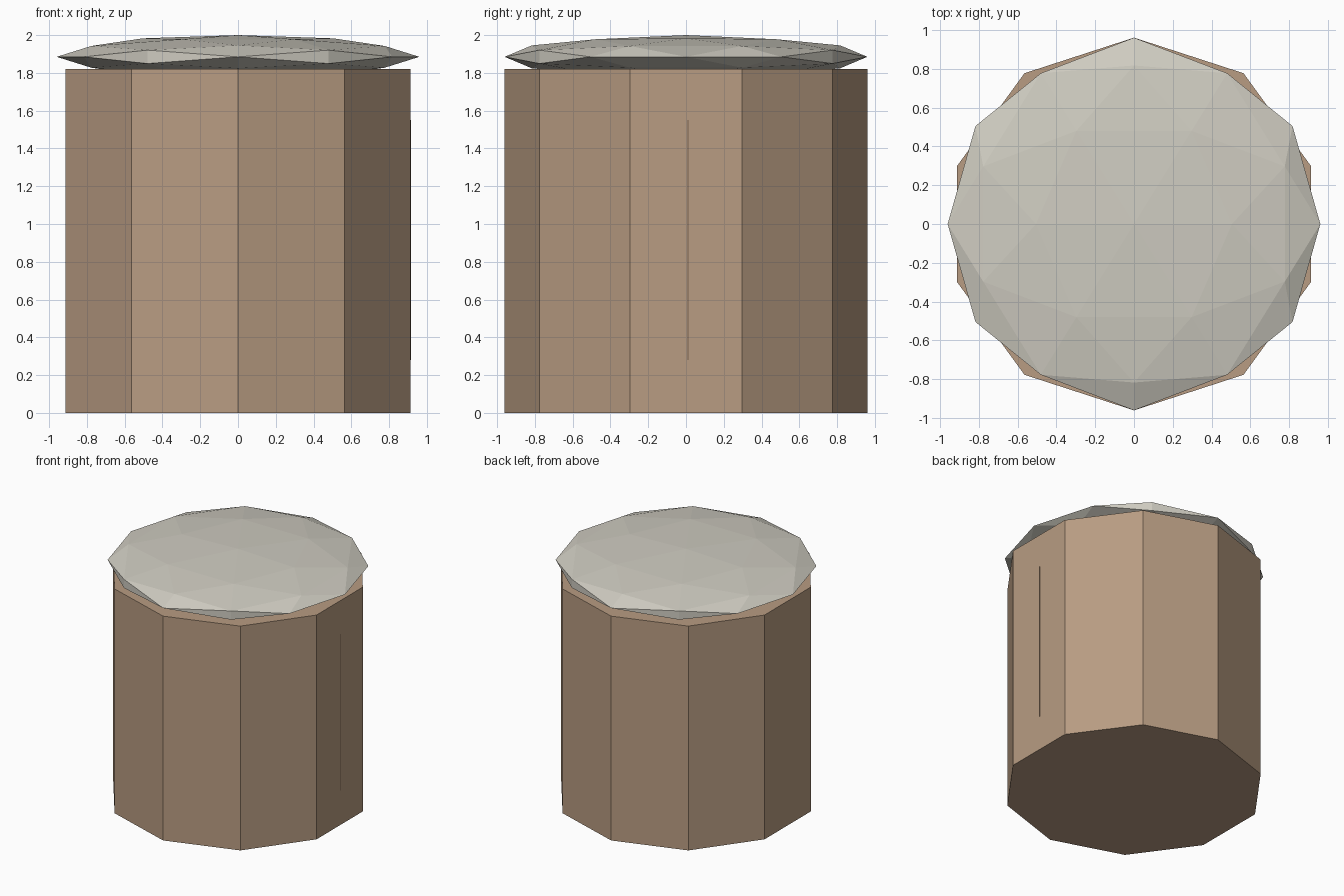
import bpy
import bmesh
import math
from mathutils import Matrix, Vector

if "Cube" in bpy.data.objects:
    bpy.data.objects.remove(bpy.data.objects["Cube"])

R = 0.96          # outer radius of drum and lid
BODY_H = 1.82
LID_Z, LID_H = 1.885, 0.115


def srgb(r, g, b):
    def lin(c):
        c /= 255
        return c / 12.92 if c < 0.04045 else ((c + 0.055) / 1.055) ** 2.4
    return (lin(r), lin(g), lin(b), 1)


def material(name, rgb):
    m = bpy.data.materials.new(name)
    m.diffuse_color = srgb(*rgb)
    m.use_nodes = True
    m.node_tree.nodes["Principled BSDF"].inputs["Base Color"].default_value = m.diffuse_color
    return m


def finish(bm, name, mat):
    bmesh.ops.recalc_face_normals(bm, faces=bm.faces)
    me = bpy.data.meshes.new(name)
    bm.to_mesh(me)
    bm.free()
    me.materials.append(mat)
    ob = bpy.data.objects.new(name, me)
    bpy.context.collection.objects.link(ob)
    return ob


brown = material("warm brown", (184, 156, 130))
dark_brown = material("seam brown", (120, 98, 78))
pale = material("pale stone grey", (207, 204, 193))

# Ten-sided drum with a corner facing the front
bm = bmesh.new()
bmesh.ops.create_cone(bm, cap_ends=True, segments=10, radius1=R, radius2=R, depth=BODY_H,
                      matrix=Matrix.Translation((0, 0, BODY_H / 2)))
finish(bm, "drum_body", brown)

# Flattened faceted lid: once-subdivided icosahedron standing on an edge midpoint
phi = (1 + math.sqrt(5)) / 2
signs = (-1, 1)
points = set()
for s in signs:
    for t in signs:
        for u in signs:
            for p in ((s * phi, t, 0), (s, 0, 0), (s * phi, t / phi, u)):
                for k in range(3):
                    points.add(p[k:] + p[:k])
bm = bmesh.new()
for p in sorted(points):
    d = Vector(p).normalized()
    bm.verts.new((d.x * R, d.y * R, d.z * R))
bmesh.ops.convex_hull(bm, input=bm.verts)
bmesh.ops.scale(bm, vec=(1, 1, LID_H / R), verts=bm.verts)
bmesh.ops.translate(bm, vec=(0, 0, LID_Z), verts=bm.verts)
finish(bm, "faceted_lid", pale)

# Hairline upright seam on the right side
bm = bmesh.new()
bmesh.ops.create_cube(bm, size=1, matrix=Matrix.Translation((0.912, 0.01, 0.915))
                      @ Matrix.Diagonal((0.006, 0.004, 1.27, 1)))
finish(bm, "side_seam", dark_brown)
